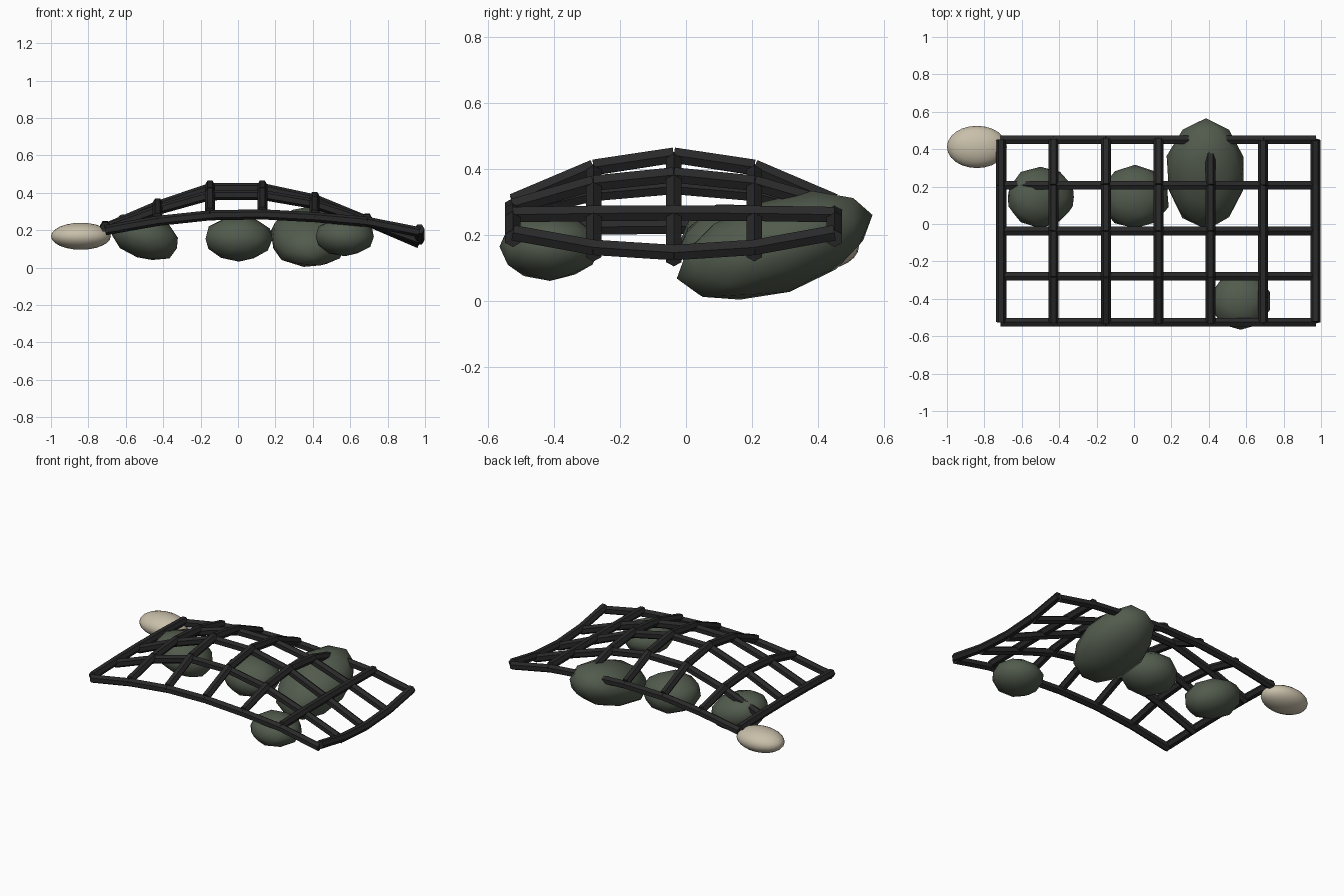
import bpy, bmesh, math, random
from mathutils import Vector, Matrix

random.seed(4)
cube = bpy.data.objects.get("Cube")
if cube:
    bpy.data.objects.remove(cube, do_unlink=True)


def material(name, rgb):
    mat = bpy.data.materials.new(name)
    mat.use_nodes = True
    mat.diffuse_color = (*rgb, 1)
    mat.node_tree.nodes["Principled BSDF"].inputs["Base Color"].default_value = (*rgb, 1)
    return mat


rope_mat = material("charcoal rope", (0.022, 0.022, 0.023))
rock_mat = material("mossy grey green", (0.085, 0.105, 0.075))
float_mat = material("pale sand", (0.58, 0.52, 0.40))


def add_object(name, bm, mat, smooth=False):
    mesh = bpy.data.meshes.new(name)
    bm.to_mesh(mesh)
    bm.free()
    mesh.materials.append(mat)
    for face in mesh.polygons:
        face.use_smooth = smooth
    obj = bpy.data.objects.new(name, mesh)
    bpy.context.collection.objects.link(obj)
    return obj


# Draped net: heights along the hem and along the centre line
columns = [-0.71, -0.43, -0.15, 0.13, 0.41, 0.69, 0.97]
rows = [-0.525, -0.28, -0.037, 0.207, 0.45]
hem = [0.20, 0.25, 0.28, 0.285, 0.27, 0.245, 0.19]
crown = [0.21, 0.33, 0.425, 0.425, 0.365, 0.25, 0.13]
lift = [0, 0.74, 1, 0.74, 0]


def knot(i, j, raise_by=0):
    z = hem[i] + (crown[i] - hem[i]) * lift[j]
    return Vector((columns[i], rows[j], z + raise_by))


def strand(name, points, edge_up):
    # Six-sided straight lengths between knots
    bm = bmesh.new()
    for a, b in zip(points, points[1:]):
        along = (b - a).normalized()
        side = Vector((0, 0, 1)).cross(along).normalized()
        up = along.cross(side)
        x, y = (side, up) if edge_up else (-up, side)
        turn = Matrix((x, y, along)).transposed().to_4x4()
        bmesh.ops.create_cone(bm, cap_ends=True, segments=6, radius1=0.027,
                              radius2=0.027, depth=(b - a).length,
                              matrix=Matrix.Translation((a + b) / 2) @ turn)
    add_object(name, bm, rope_mat)


for j in range(len(rows)):
    strand(f"net_long_strand_{j + 1}", [knot(i, j) for i in range(len(columns))], True)
for i in range(len(columns)):
    strand(f"net_cross_strand_{i + 1}", [knot(i, j, 0.017) for j in range(len(rows))], False)


# Rocks trapped under the net
def rock(name, centre, size, tilt=(0, 0, 0)):
    bm = bmesh.new()
    bmesh.ops.create_icosphere(bm, subdivisions=2, radius=1)
    for v in bm.verts:
        v.co *= random.uniform(0.97, 1.03)
    bmesh.ops.scale(bm, vec=size, verts=bm.verts)
    obj = add_object(name, bm, rock_mat, True)
    obj.location = centre
    obj.rotation_euler = [math.radians(a) for a in tilt]


rock("right_rock", (-0.5, 0.145, 0.167), (0.19, 0.165, 0.12), (0, 20, 0))
rock("middle_rock", (0.005, 0.145, 0.155), (0.185, 0.172, 0.122))
rock("large_rock", (0.385, 0.27, 0.165), (0.215, 0.31, 0.145), (18, 0, 0))
rock("front_rock", (0.57, -0.412, 0.165), (0.16, 0.155, 0.102))

# Smooth oval float at the back corner
bm = bmesh.new()
bmesh.ops.create_uvsphere(bm, u_segments=24, v_segments=12, radius=1)
bmesh.ops.scale(bm, vec=(0.16, 0.113, 0.072), verts=bm.verts)
corner_float = add_object("corner_float", bm, float_mat, True)
corner_float.location = (-0.84, 0.412, 0.168)
